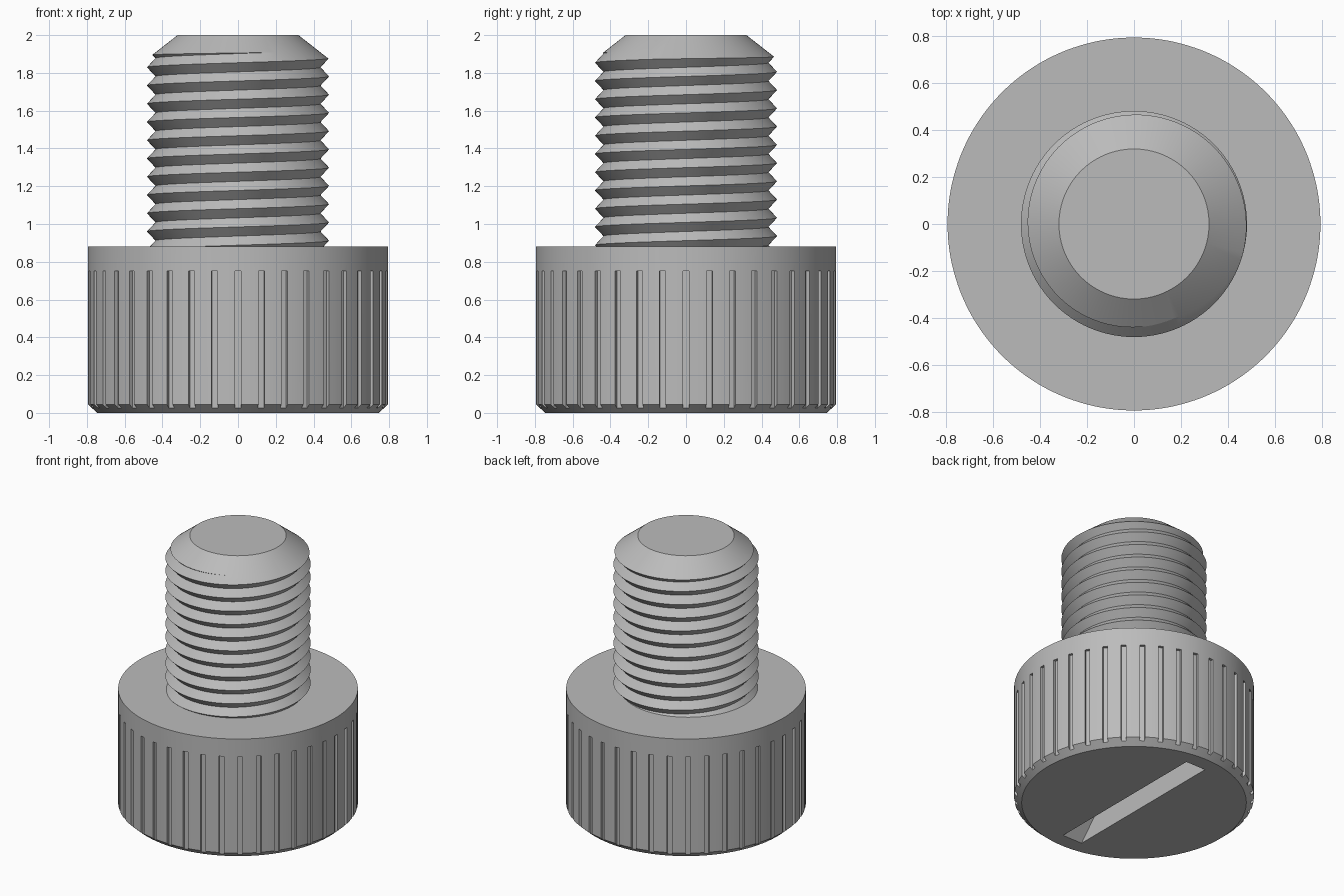
import bpy, bmesh
from math import sin, cos, pi, radians

if "Cube" in bpy.data.objects:
    bpy.data.objects.remove(bpy.data.objects["Cube"], do_unlink=True)

steel = bpy.data.materials.new("plain_grey_steel")
steel.use_nodes = True
GREY = (0.5, 0.5, 0.5, 1)
steel.diffuse_color = GREY
steel.node_tree.nodes["Principled BSDF"].inputs["Base Color"].default_value = GREY


def finish(name, bm):
    """Clean the mesh and turn it into a smooth shaded object."""
    bmesh.ops.remove_doubles(bm, verts=bm.verts, dist=1e-5)
    bmesh.ops.recalc_face_normals(bm, faces=bm.faces)
    mesh = bpy.data.meshes.new(name)
    bm.to_mesh(mesh)
    bm.free()
    mesh.materials.append(steel)
    ob = bpy.data.objects.new(name, mesh)
    bpy.context.collection.objects.link(ob)
    return ob


def smooth(ob):
    bpy.ops.object.select_all(action="DESELECT")
    ob.select_set(True)
    bpy.context.view_layer.objects.active = ob
    bpy.ops.object.shade_smooth_by_angle(angle=radians(30))


def add_face(bm, verts):
    unique = list(dict.fromkeys(verts))
    if len(unique) > 2:
        bm.faces.new(unique)


# Knurled head: stacked rings whose groove points step inward
RADIUS, FLOOR, GROOVES = 0.795, 0.775, 40
HALF = 0.017 / RADIUS
STEP = 2 * pi / GROOVES
LAND = STEP - 2 * HALF


def head_ring(bm, z, outer, inner):
    ring = []
    for i in range(GROOVES):
        mid = -pi / 2 + i * STEP
        points = [(-HALF, outer), (-HALF, inner), (HALF, inner), (HALF, outer),
                  (HALF + LAND / 3, outer), (HALF + 2 * LAND / 3, outer)]
        for a, r in points:
            ring.append(bm.verts.new((r * cos(mid + a), r * sin(mid + a), z)))
    return ring


bm = bmesh.new()
rings = [head_ring(bm, *spec) for spec in (
    (0, 0.745, 0.745),
    (0.027, FLOOR, FLOOR),
    (0.045, RADIUS, FLOOR),
    (0.75, RADIUS, FLOOR),
    (0.75, RADIUS, RADIUS),
    (0.88, RADIUS, RADIUS))]
for low, high in zip(rings, rings[1:]):
    for i in range(len(low)):
        j = (i + 1) % len(low)
        add_face(bm, [low[i], low[j], high[j], high[i]])
bm.faces.new(rings[0])
bm.faces.new(rings[-1])
head = finish("knurled_head", bm)

# Driver slot with sloping ends, cut into the underside
bm = bmesh.new()
outline = [(-0.682, -0.05), (0.682, -0.05), (0.454, 0.2), (-0.454, 0.2)]
sides = [[bm.verts.new((x, y, z)) for y, z in outline] for x in (-0.08, 0.08)]
for side in sides:
    bm.faces.new(side)
for i in range(4):
    j = (i + 1) % 4
    bm.faces.new([sides[0][i], sides[0][j], sides[1][j], sides[1][i]])
cutter = finish("slot_cutter", bm)
cutter.hide_render = True
cut = head.modifiers.new("slot", "BOOLEAN")
cut.operation = "DIFFERENCE"
cut.solver = "EXACT"
cut.object = cutter
bpy.context.view_layer.objects.active = head
bpy.ops.object.modifier_apply(modifier=cut.name)
bpy.data.objects.remove(cutter, do_unlink=True)
smooth(head)

# Threaded shank: helical crest and root lines, trimmed by the tip cone
CREST, ROOT, PITCH, PHASE = 0.482, 0.437, 0.0966, 1.878
COLUMNS, LINES, BASE, TIP = 96, 30, 0.82, 0.32


def cone(z):
    return TIP + 1.28 * (2 - z)


def thread(a, z):
    turn = ((z - PHASE) / PITCH - a / (2 * pi)) % 1
    return ROOT + (CREST - ROOT) * abs(2 * turn - 1)


def trim_height(a):
    z = 1.95
    while thread(a, z) > cone(z):
        z -= 0.0002
    return z


bm = bmesh.new()
columns, tip = [], []
for c in range(COLUMNS):
    a = 2 * pi * c / COLUMNS
    top = trim_height(a)
    column = []
    for k in range(LINES + 1):
        z = PHASE + PITCH * (a / (2 * pi) + (k - LINES + 4) / 2)
        z = min(max(z, BASE), top)
        r = min(thread(a, z), cone(z))
        column.append(bm.verts.new((r * cos(a), r * sin(a), z)))
    columns.append(column)
    tip.append(bm.verts.new((TIP * cos(a), TIP * sin(a), 2)))
for c in range(COLUMNS):
    n = (c + 1) % COLUMNS
    shift = 2 if n == 0 else 0      # one full turn climbs two lines
    here, there = columns[c], columns[n]
    for k in range(LINES):
        p, q = min(k + shift, LINES), min(k + 1 + shift, LINES)
        add_face(bm, [here[k], there[p], there[q], here[k + 1]])
    add_face(bm, [here[-1], there[-1], tip[n], tip[c]])
bm.faces.new(tip)
smooth(finish("threaded_shank", bm))
